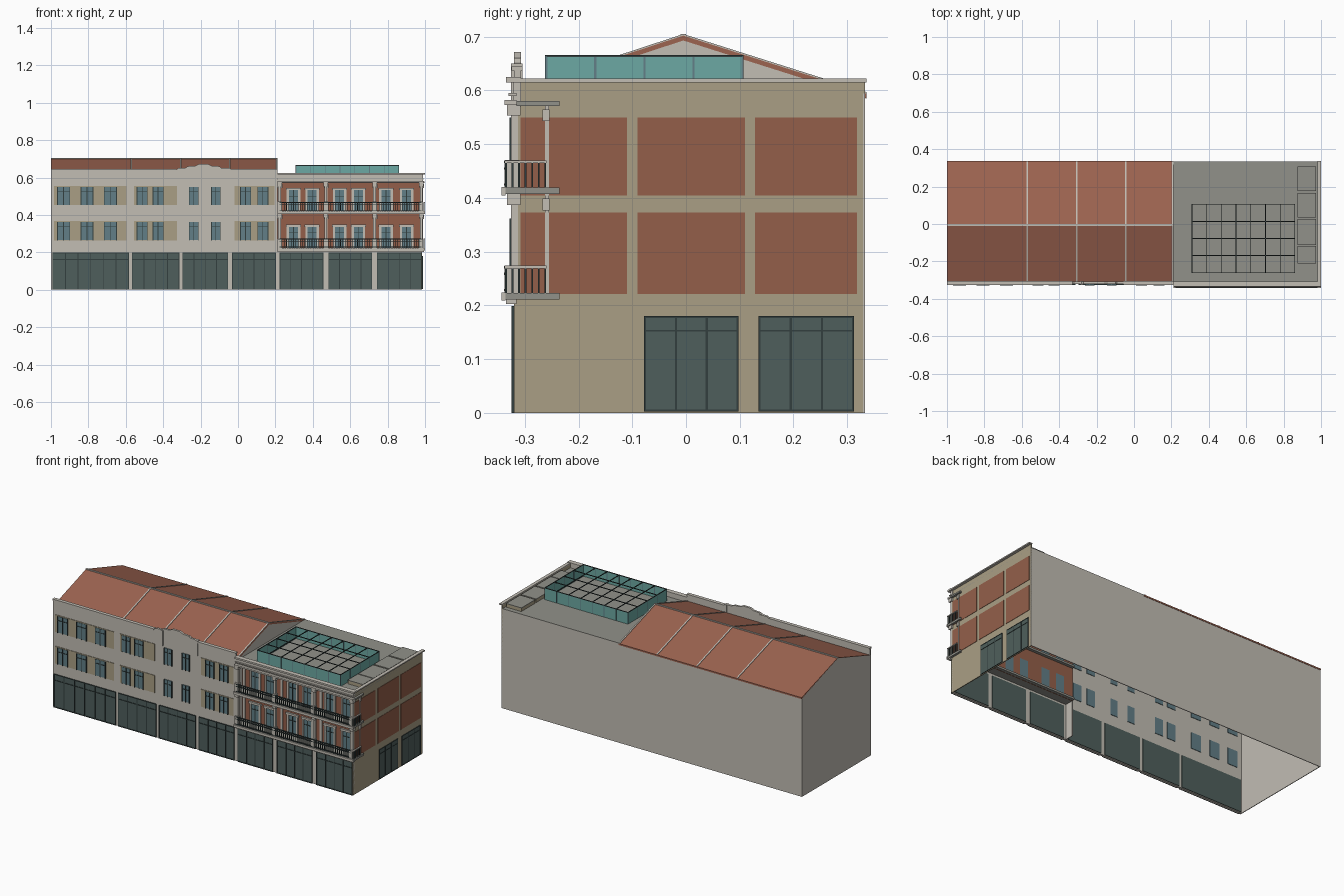
import bpy
import bmesh

cube = bpy.data.objects.get("Cube")
if cube:
    bpy.data.objects.remove(cube, do_unlink=True)


def material(name, hexcode):
    srgb = [int(hexcode[i:i + 2], 16) / 255 for i in (0, 2, 4)]
    col = [c / 12.92 if c < 0.04 else ((c + 0.055) / 1.055) ** 2.4 for c in srgb] + [1]
    m = bpy.data.materials.new(name)
    m.use_nodes = True
    m.diffuse_color = col
    m.node_tree.nodes["Principled BSDF"].inputs["Base Color"].default_value = col
    return m


plaster = material("pale plaster", "c2bdb4")
tan = material("tan render", "aa9f85")
brick = material("red brick", "945f4a")
tile = material("roof tile", "9c6350")
shop = material("dark shop glass", "4f5f5c")
pane = material("window glass", "627f87")
teal = material("teal glass", "6ca9a3")
deck = material("grey deck", "91918a")
dark = material("dark metal", "323e3e")


def finish(name, bm, mat):
    bmesh.ops.recalc_face_normals(bm, faces=bm.faces)
    me = bpy.data.meshes.new(name)
    bm.to_mesh(me)
    bm.free()
    me.materials.append(mat)
    ob = bpy.data.objects.new(name, me)
    bpy.context.collection.objects.link(ob)
    return ob


def boxes(name, mat, items):
    """One object from boxes given as (x0, x1, y0, y1, z0, z1)."""
    bm = bmesh.new()
    for x0, x1, y0, y1, z0, z1 in items:
        for v in bmesh.ops.create_cube(bm, size=1)["verts"]:
            v.co = (x1 if v.co.x > 0 else x0, y1 if v.co.y > 0 else y0,
                    z1 if v.co.z > 0 else z0)
    return finish(name, bm, mat)


def prism(name, mat, points, axis, a, b):
    """Profile extruded from a to b along axis: 'x' takes (y, z), 'y' takes (x, z)."""
    place = (lambda p, t: (t, p[0], p[1])) if axis == "x" else (lambda p, t: (p[0], t, p[1]))
    bm = bmesh.new()
    face = bm.faces.new([bm.verts.new(place(p, a)) for p in points])
    ext = bmesh.ops.extrude_face_region(bm, geom=[face])["geom"]
    for v in ext:
        if isinstance(v, bmesh.types.BMVert):
            v.co["xyz".index(axis)] = b
    return finish(name, bm, mat)


def steps(a, b, n):
    return [a + (b - a) * i / n for i in range(n + 1)]


JOIN, SIDE = 0.21, 0.985
FRONT, LOGGIA, BACK = -0.32, -0.255, 0.333

# Long plastered facade with its stepped parapet
prism("long_facade", plaster, [
    (-1, 0), (JOIN, 0), (JOIN, .642), (-.04, .642), (-.04, .65), (-.09, .652), (-.1, .66),
    (-.14, .662), (-.16, .672), (-.21, .672), (-.23, .662), (-.27, .66), (-.28, .652),
    (-.32, .65), (-.33, .642), (-1, .642)], "y", FRONT, -.307)
boxes("parapet_coping", plaster, [(-1, -.33, -.325, -.304, .637, .645),
                                  (-.04, JOIN, -.325, -.304, .637, .645)])
boxes("parapet_ornament", plaster, [(x, x + .015, -.326, -.304, .56, .65)
                                    for x in (-.285, -.055)])

# Tan panels and windows of the long facade
panels = [(-.985, -.595), (-.555, -.325), (-.02, .195)]
floors = [(.263, .367), (.452, .555)]
boxes("tan_panels", tan, [(a, b, -.323, -.318, z0, z1) for a, b in panels for z0, z1 in floors])
openings = [(-.965, -.9), (-.84, -.775), (-.715, -.65), (-.54, -.485), (-.455, -.4),
            (-.26, -.212), (-.142, -.095), (.013, .068), (.105, .16)]
glass, bars = [], []
for a, b in openings:
    for z0, z1 in floors:
        m = (a + b) / 2
        glass.append((a, b, -.325, -.304, z0 + .002, z1 - .005))
        bars += [(m - .002, m + .002, -.328, -.32, z0, z1 - .005),
                 (a, b, -.328, -.32, z1 - .03, z1 - .027)]
        bars += [(x - .002, x + .002, -.328, -.32, z0, z1 - .005) for x in (a, b)]
boxes("facade_windows", pane, glass)
boxes("facade_window_bars", dark, bars)

# Shop fronts along the street
bays = [(-.99, -.585, 6), (-.565, -.315, 4), (-.295, -.055, 4), (-.03, .2, 4),
        (.225, .455, 4), (.485, .715, 4), (.745, .98, 4)]
boxes("shop_glass", shop, [(a, b, -.322, -.303, .004, .198) for a, b, n in bays])
bars = []
for a, b, n in bays:
    bars += [(x - .002, x + .002, -.325, -.32, 0, .198) for x in steps(a, b, n)]
    bars += [(a, b, -.325, -.32, z, z + .004) for z in (0, .16, .195)]
boxes("shop_frames", dark, bars)

# Back wall, far end wall and side wall
boxes("back_wall", plaster, [(-1, SIDE, BACK - .004, BACK, 0, .594)])
gable = [(-.307, 0), (BACK, 0), (BACK, .592), (-.005, .7), (-.307, .602)]
prism("far_end_wall", plaster, gable, "x", -1, -.996)
prism("roof_gable_wall", plaster, [(-.307, .59)] + [(BACK, .59)] + gable[2:], "x",
      JOIN - .006, JOIN - .001)
boxes("side_wall", tan, [(SIDE - .005, SIDE, FRONT, BACK, 0, .615)])
boxes("side_brick_panels", brick, [(SIDE - .008, SIDE + .002, a, b, z0, z1)
      for a, b in ((-.308, -.11), (-.09, .11), (.128, .318))
      for z0, z1 in ((.221, .373), (.405, .55))])
doors = [(-.076, .096), (.137, .311)]
boxes("side_shop_glass", shop, [(SIDE - .008, SIDE + .002, a, b, .005, .178) for a, b in doors])
bars = []
for a, b in doors:
    bars += [(SIDE, SIDE + .004, y - .002, y + .002, .003, .18) for y in steps(a, b, 3)]
    bars += [(SIDE, SIDE + .004, a, b, z, z + .003) for z in (.003, .151, .177)]
boxes("side_shop_frames", dark, bars)
boxes("side_parapet", plaster, [(SIDE - .005, 1, -.335, .336, .615, .622)])

# Tiled roof with copings over the party walls
eave_f, eave_b, ridge = (-.307, .603), (.336, .594), (-.005, .702)


def roof_band(lift, drop):
    pts = [eave_f, ridge, eave_b]
    return [(y, z + lift) for y, z in pts] + [(y, z - drop) for y, z in reversed(pts)]


prism("tiled_roof", tile, roof_band(0, .009), "x", -1, JOIN)
for x in (-.572, -.305, -.043, JOIN - .004):
    prism("roof_coping", plaster, roof_band(.003, .001), "x", x - .004, x + .004)
boxes("roof_ridge", plaster, [(-1, JOIN, -.01, 0, .7, .705)])

# Corner building: flat roof and roof boxes
boxes("flat_roof", deck, [(JOIN, SIDE, FRONT, BACK, .588, .595)])
spans = [(-.21, -.12), (-.11, .025), (.038, .165), (.178, .305)]
boxes("roof_boxes", tan, [(.875, .972, a, b, .595, .614) for a, b in spans])
boxes("roof_box_lids", deck, [(.873, .974, a - .002, b + .002, .614, .618) for a, b in spans])

# Roof glasshouse, open frame on top
gx, gy = (.31, .86), (-.26, .105)
boxes("glasshouse_sides", teal,
      [(gx[0], gx[1], y - .001, y + .001, .595, .663) for y in gy] +
      [(x - .001, x + .001, gy[0], gy[1], .595, .663) for x in gx])
xs, ys = steps(*gx, 7), steps(*gy, 4)
boxes("glasshouse_frame", dark,
      [(x - .002, x + .002, gy[0], gy[1], .662, .666) for x in xs] +
      [(gx[0], gx[1], y - .002, y + .002, .662, .666) for y in ys])
boxes("glasshouse_posts", pane,
      [(x - .002, x + .002, y - .002, y + .002, .595, .664) for x in xs for y in gy] +
      [(x - .002, x + .002, y - .002, y + .002, .595, .664) for x in gx for y in ys])

# Corner building street front: base, top wall, cornices
posts = [.222, .47, .73, .98]
boxes("corner_base", plaster, [(JOIN, SIDE, FRONT, -.307, 0, .215)])
boxes("corner_top_wall", plaster, [(JOIN, SIDE + .003, -.322, -.307, .57, .62),
                                   (JOIN, 1, -.335, -.307, .615, .625)])
boxes("cornices", plaster, [(JOIN, .995, -.338, -.315, .573, .582),
                            (JOIN, .992, -.33, -.315, .59, .595),
                            (JOIN, .995, -.335, -.315, .203, .212)])
boxes("balcony_slabs", deck, [(JOIN, .998, -.338, -.235, z, z + .012)
                              for z in (.211, .407)] +
      [(JOIN, .998, -.315, -.235, .571, .58)])
boxes("slab_edges", plaster, [(JOIN, 1, -.343, -.336, z - .002, z + .013)
                              for z in (.211, .407)])
boxes("loggia_return", plaster, [(JOIN - .004, JOIN, FRONT, LOGGIA, 0, .6)])

# Brick loggia wall with framed windows
boxes("loggia_wall", brick, [(JOIN, SIDE, LOGGIA - .002, LOGGIA + .002, .21, .575)])
frames, glass, bars = [], [], []
for a, b in ((.26, .333), (.36, .433), (.507, .58), (.607, .68), (.755, .828), (.865, .938)):
    for z in (.223, .419):
        top, m = z + .125, (a + b) / 2
        glass.append((a + .01, b - .01, LOGGIA - .005, LOGGIA + .004, z, top - .012))
        frames += [(a, a + .012, -.265, LOGGIA, z, top), (b - .012, b, -.265, LOGGIA, z, top),
                   (a - .004, b + .004, -.268, LOGGIA, top - .012, top)]
        bars += [(m - .002, m + .002, -.263, LOGGIA, z, top - .012),
                 (a + .012, b - .012, -.263, LOGGIA, z + .08, z + .083)]
boxes("loggia_window_frames", plaster, frames)
boxes("loggia_windows", pane, glass)
boxes("loggia_window_bars", dark, bars)

# Columns with capitals, front row and wall row
columns = []
for x in posts:
    for z0, z1 in ((.22, .407), (.419, .573)):
        columns += [(x - .007, x + .007, -.326, -.313, z0, z1),
                    (x - .012, x + .012, -.333, -.308, z1 - .02, z1),
                    (x - .01, x + .01, -.338, -.31, z0, z0 + .052),
                    (x - .007, x + .009, -.262, -.255, z0, z1),
                    (x - .01, x + .015, -.267, -.254, z1 - .03, z1 - .008)]
boxes("columns", plaster, columns)

# Balcony railings
rails, caps = [], []
for z in (.223, .419):
    for a, b in zip(posts, posts[1:]):
        rails += [(x - .0016, x + .0016, -.337, -.333, z, z + .048) for x in steps(a, b, 20)]
        rails += [(a, b, -.339, -.331, h, h + .004) for h in (z + .004, z + .034, z + .046)]
    rails += [(.993, .997, y - .0016, y + .0016, z, z + .046) for y in steps(-.335, -.262, 6)]
    caps.append((.991, .999, -.338, -.26, z + .046, z + .051))
boxes("balcony_railings", dark, rails)
boxes("side_rail_caps", plaster, caps)
